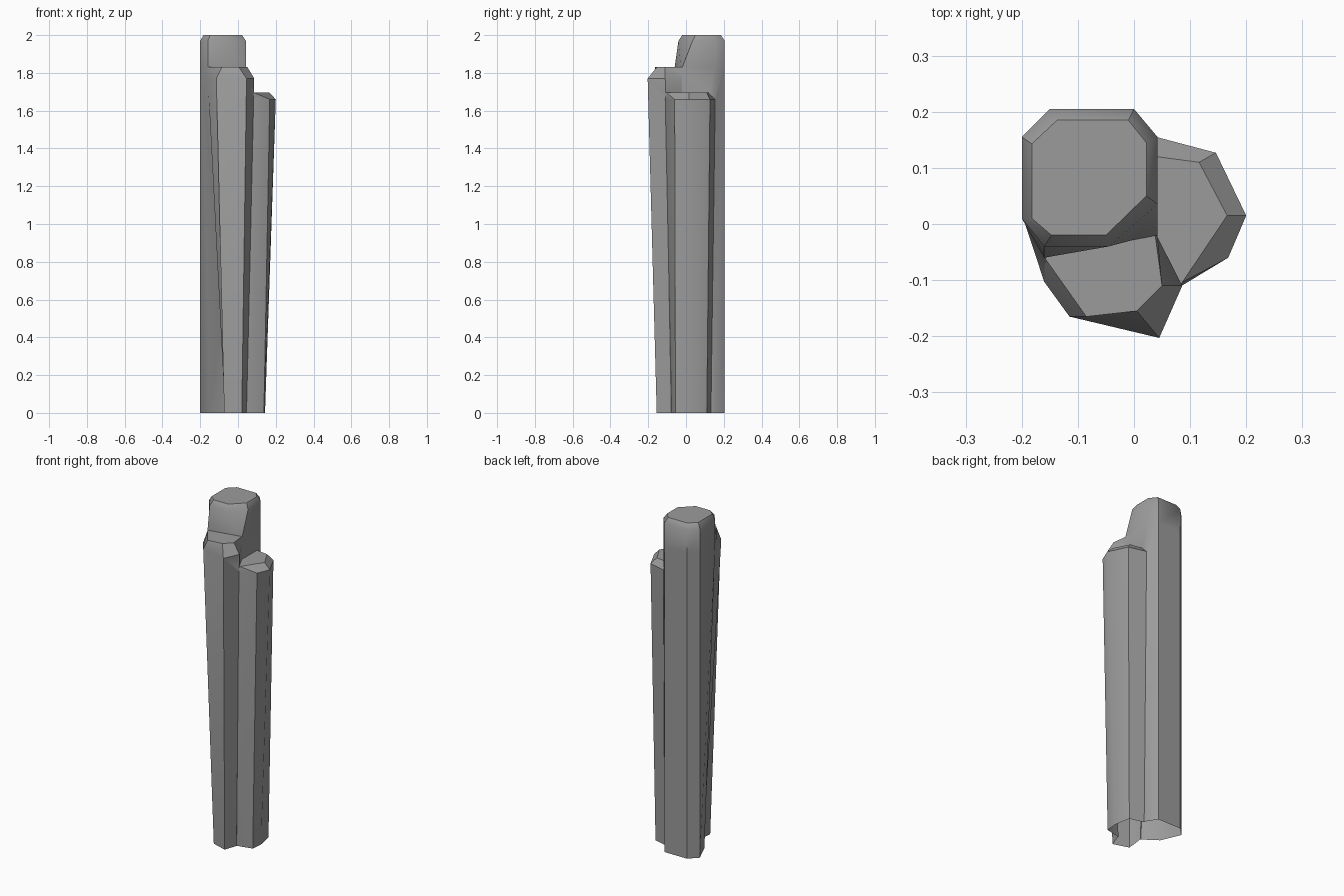
import bpy, bmesh, math

cube = bpy.data.objects.get("Cube")
if cube:
    bpy.data.objects.remove(cube, do_unlink=True)

stone = bpy.data.materials.new("grey_stone")
stone.use_nodes = True
GREY = (0.33, 0.33, 0.33, 1)
stone.diffuse_color = GREY
stone.node_tree.nodes["Principled BSDF"].inputs["Base Color"].default_value = GREY


def column(name, rings):
    """Loft a closed column through (height, outline) rings."""
    bm = bmesh.new()
    loops = [[bm.verts.new((x, y, z)) for x, y in pts] for z, pts in rings]
    n = len(loops[0])
    for low, high in zip(loops, loops[1:]):
        for i in range(n):
            j = (i + 1) % n
            bm.faces.new((low[i], low[j], high[j], high[i]))
    bm.faces.new(loops[0][::-1])
    bm.faces.new(loops[-1])
    bmesh.ops.recalc_face_normals(bm, faces=bm.faces)
    mesh = bpy.data.meshes.new(name)
    bm.to_mesh(mesh)
    bm.free()
    mesh.materials.append(stone)
    obj = bpy.data.objects.new(name, mesh)
    bpy.context.collection.objects.link(obj)
    return obj


# Tall rear column: chamfered square, its front corner twisting out as it rises
back = [(0, .205), (-.15, .205), (-.2, .155)]
tall = column("stone_columns", [
    (0, [(-.065, -.02), (0, -.03), (.04, -.02), (.04, .145)] + back + [(-.15, .04)]),
    (1.83, [(-.16, -.06), (0, -.028), (.042, -.02), (.042, .155)] + back + [(-.2, .01)]),
    (1.97, [(-.16, -.04), (-.045, -.04), (.042, .035), (.042, .155)] + back + [(-.2, .01)]),
    (2, [(-.147, -.02), (-.05, -.02), (.022, .05), (.022, .145),
         (-.01, .185), (-.137, .185), (-.182, .143), (-.182, .01)]),
])

# Middle-height front column, widening upward
front = column("front_column", [
    (0, [(-.06, -.015), (-.068, -.07), (-.073, -.125), (.02, -.155),
         (.045, -.078), (.02, 0), (-.03, .03)]),
    (1.77, [(-.198, .012), (-.16, -.103), (-.115, -.165), (.045, -.203),
            (.086, -.11), (.03, 0), (-.1, .03)]),
    (1.83, [(-.158, -.05), (-.158, -.062), (-.085, -.165), (.005, -.155),
            (.05, -.11), (.035, 0), (-.1, .03)]),
])

# Short side column, widening upward
side = column("side_column", [
    (0, [(0, -.08), (.047, -.076), (.137, -.056), (.143, .015),
         (.125, .11), (.01, .14)]),
    (1.66, [(0, -.1), (.085, -.11), (.168, -.06), (.2, .015),
            (.146, .127), (.01, .163)]),
    (1.695, [(0, -.08), (.083, -.108), (.086, -.104), (.166, .015),
             (.116, .11), (.01, .124)]),
])

# Fuse the columns into one outer shell
bpy.context.view_layer.objects.active = tall
for other in (front, side):
    mod = tall.modifiers.new("fuse", "BOOLEAN")
    mod.operation = "UNION"
    mod.solver = "EXACT"
    mod.object = other
    bpy.ops.object.modifier_apply(modifier=mod.name)
    bpy.data.objects.remove(other, do_unlink=True)

# Open the underside
bm = bmesh.new()
bm.from_mesh(tall.data)
base = [f for f in bm.faces if all(v.co.z < 0.001 for v in f.verts)]
bmesh.ops.delete(bm, geom=base, context="FACES")
bm.to_mesh(tall.data)
bm.free()

bpy.ops.object.select_all(action="DESELECT")
tall.select_set(True)
bpy.ops.object.shade_smooth_by_angle(angle=math.radians(38))
